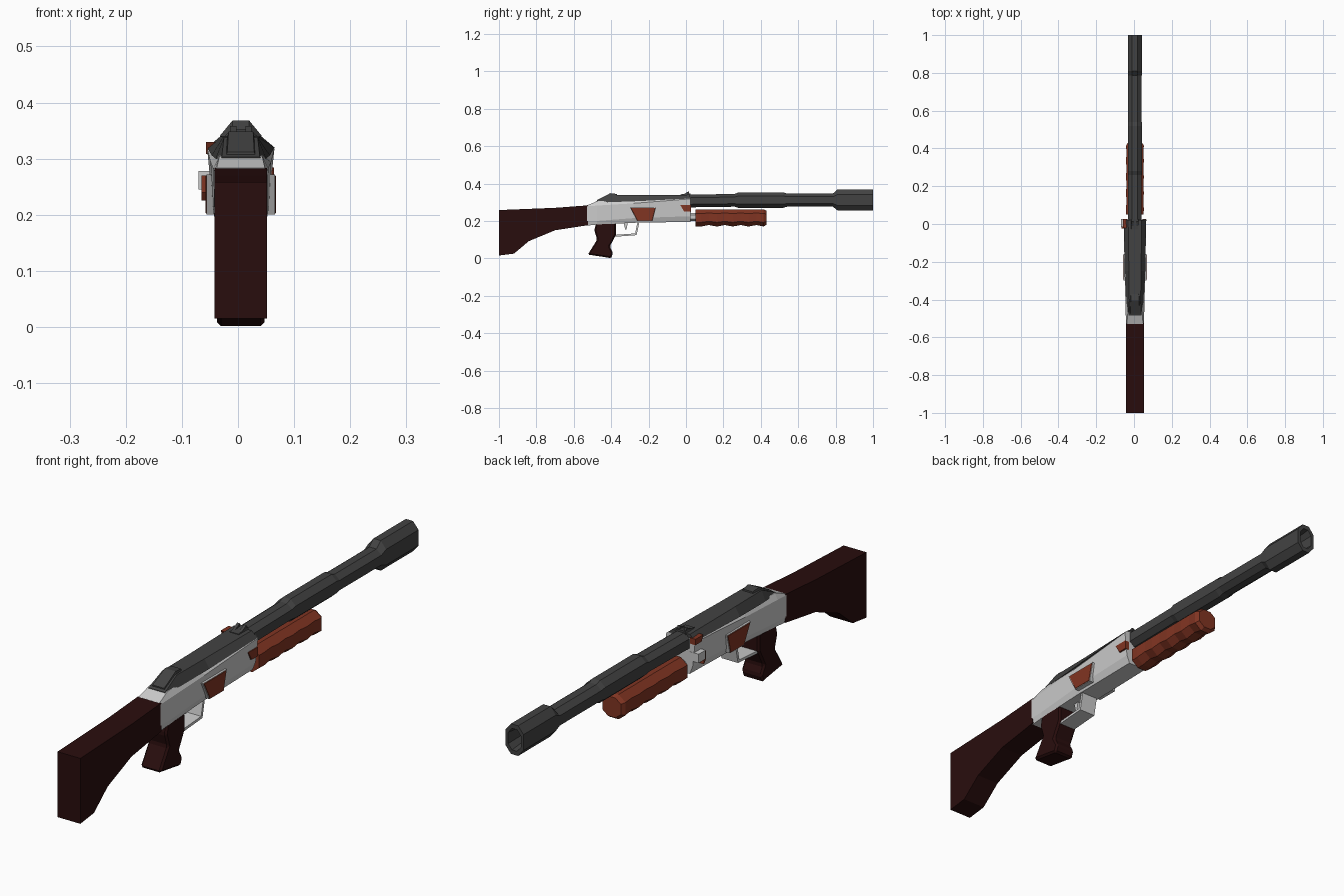
import bpy, bmesh

CX = 0.005  # centre plane of the gun


def material(name, rgb):
    m = bpy.data.materials.new(name)
    m.diffuse_color = (*rgb, 1)
    return m


STEEL = material("dark_steel", (0.055, 0.055, 0.055))
WOOD = material("dark_wood", (0.022, 0.004, 0.004))
RED = material("red_wood", (0.22, 0.035, 0.016))


def finish(name, bm, mat=None):
    bmesh.ops.recalc_face_normals(bm, faces=bm.faces)
    me = bpy.data.meshes.new(name)
    bm.to_mesh(me)
    bm.free()
    ob = bpy.data.objects.new(name, me)
    bpy.context.collection.objects.link(ob)
    if mat:
        me.materials.append(mat)
    return ob


def loft(name, sections, mat=None, caps=True):
    """sections: (y, half outline [(half x, z)...] from top to bottom), mirrored about CX"""
    bm = bmesh.new()
    rings = []
    for y, half in sections:
        pts = [(CX + x, z) for x, z in half] + [(CX - x, z) for x, z in reversed(half)]
        rings.append([bm.verts.new((x, y, z)) for x, z in pts])
    n = len(rings[0])
    for a, b in zip(rings, rings[1:]):
        for i in range(n):
            j = (i + 1) % n
            bm.faces.new((a[i], a[j], b[j], b[i]))
    if caps:
        bm.faces.new(rings[0])
        bm.faces.new(rings[-1])
    return finish(name, bm, mat)


def slab(name, profile, x0, x1, mat=None, inset=0.0):
    """side profile (y, z) extruded from x0 to x1; inset shrinks the x1 end"""
    cy = sum(p[0] for p in profile) / len(profile)
    cz = sum(p[1] for p in profile) / len(profile)
    k = 1 - inset
    bm = bmesh.new()
    a = [bm.verts.new((x0, y, z)) for y, z in profile]
    b = [bm.verts.new((x1, cy + (y - cy) * k, cz + (z - cz) * k)) for y, z in profile]
    bm.faces.new(a)
    bm.faces.new(b)
    for i in range(len(a)):
        j = (i + 1) % len(a)
        bm.faces.new((a[i], a[j], b[j], b[i]))
    return finish(name, bm, mat)


def octagon(w, lo, hi):
    c = (hi - lo) * 0.24
    return [(w * 0.4, hi), (w, hi - c), (w, lo + c), (w * 0.4, lo)]


# shoulder stock
slab("stock", [(-1, 0.258), (-0.7, 0.27), (-0.525, 0.283), (-0.525, 0.177),
               (-0.7, 0.15), (-0.84, 0.092), (-0.92, 0.025), (-1, 0.015)],
     CX - 0.047, CX + 0.047, WOOD)

# pistol grip, with chamfered long edges
grip = slab("grip", [(-0.48, 0.19), (-0.375, 0.19), (-0.375, 0.125), (-0.408, 0.062),
                     (-0.39, 0.03), (-0.4, 0.0), (-0.425, 0.005), (-0.525, 0.02),
                     (-0.475, 0.1), (-0.49, 0.15)], CX - 0.042, CX + 0.042, WOOD)
bev = grip.modifiers.new("chamfer", "BEVEL")
bev.width, bev.segments = 0.007, 1

# receiver body, flaring towards the front
loft("receiver", [
    (-0.53, [(0.043, 0.283), (0.047, 0.278), (0.047, 0.2), (0.042, 0.175)]),
    (-0.475, [(0.038, 0.305), (0.049, 0.282), (0.048, 0.2), (0.042, 0.18)]),
    (-0.28, [(0.04, 0.311), (0.054, 0.294), (0.05, 0.215), (0.04, 0.19)]),
    (0.025, [(0.05, 0.327), (0.06, 0.318), (0.05, 0.225), (0.038, 0.195)])])

# dark top cover with rear ramp
loft("top_cover", [
    (-0.485, [(0.034, 0.303), (0.036, 0.298)]),
    (-0.41, [(0.03, 0.338), (0.045, 0.3)]),
    (-0.25, [(0.032, 0.338), (0.052, 0.306)]),
    (0.022, [(0.036, 0.34), (0.06, 0.32)])], STEEL)
loft("cover_step", [
    (-0.475, [(0.024, 0.312), (0.028, 0.3)]),
    (-0.405, [(0.022, 0.348), (0.026, 0.33)]),
    (-0.37, [(0.02, 0.344), (0.024, 0.33)])], STEEL)

# rear sight: base and two posts
loft("sight_base", [(-0.03, [(0.018, 0.342), (0.022, 0.335)]),
                    (0.025, [(0.018, 0.348), (0.022, 0.335)])], STEEL)
for side, s in (("left", -1), ("right", 1)):
    slab("sight_post_" + side, [(-0.015, 0.342), (0.015, 0.358), (0.018, 0.342)],
         CX + s * 0.008, CX + s * 0.019, STEEL)

# stepped barrel; the last rings turn inwards to form the bore
barrel = [(-0.02, 0.036, 0.272, 0.34), (0.26, 0.036, 0.276, 0.344),
          (0.28, 0.037, 0.27, 0.353), (0.52, 0.037, 0.27, 0.353),
          (0.54, 0.036, 0.276, 0.346), (0.785, 0.036, 0.276, 0.346),
          (0.81, 0.037, 0.256, 0.368), (1.0, 0.037, 0.256, 0.368),
          (1.0, 0.026, 0.272, 0.352), (0.93, 0.022, 0.28, 0.344)]
loft("barrel", [(y, octagon(w, lo, hi)) for y, w, lo, hi in barrel], STEEL)

# ribbed pump handle with chamfered nose
pump = [(0.05, 0.046, 0.17, 0.262)]
for i in range(4):
    y = 0.08 + i * 0.085
    pump += [(y, 0.047, 0.17, 0.262), (y + 0.042, 0.045, 0.178, 0.262)]
pump += [(0.415, 0.047, 0.17, 0.262), (0.43, 0.038, 0.18, 0.254)]
loft("pump_handle", [(y, octagon(w, lo, hi)) for y, w, lo, hi in pump], RED)
loft("pump_link", [(y, octagon(0.024, 0.2, 0.242)) for y in (0.0, 0.07)])

# trigger guard strap and trigger
slab("trigger_guard", [(-0.385, 0.125), (-0.272, 0.133), (-0.258, 0.2), (-0.248, 0.2),
                       (-0.264, 0.124), (-0.385, 0.115)], CX - 0.034, CX + 0.034)
slab("trigger", [(-0.335, 0.195), (-0.31, 0.195), (-0.318, 0.155), (-0.325, 0.155)],
     CX - 0.006, CX + 0.006)

# side panels: raised frame with a red face, both sides
panel = [(-0.3, 0.272), (-0.16, 0.272), (-0.178, 0.2), (-0.262, 0.2)]
for side, s in (("left", -1), ("right", 1)):
    slab("panel_frame_" + side, panel, CX + s * 0.035, CX + s * 0.061)
    slab("panel_face_" + side, panel, CX + s * 0.058, CX + s * 0.0625, RED, 0.08)

# small front inlays and the left side catch
inlay = [(-0.03, 0.284), (0.026, 0.284), (0.026, 0.25), (-0.01, 0.25)]
slab("inlay_right", inlay, CX + 0.04, CX + 0.059, RED)
slab("inlay_left", [(-0.02, 0.33), (0.026, 0.33), (0.026, 0.308), (-0.01, 0.308)],
     CX - 0.062, CX - 0.04, RED)
slab("catch_left", [(-0.015, 0.278), (0.026, 0.278), (0.026, 0.245), (-0.015, 0.245)],
     CX - 0.075, CX - 0.04)
slab("catch_face_left", [(-0.025, 0.27), (-0.013, 0.27), (-0.013, 0.225), (-0.025, 0.24)],
     CX - 0.07, CX - 0.04, RED)
